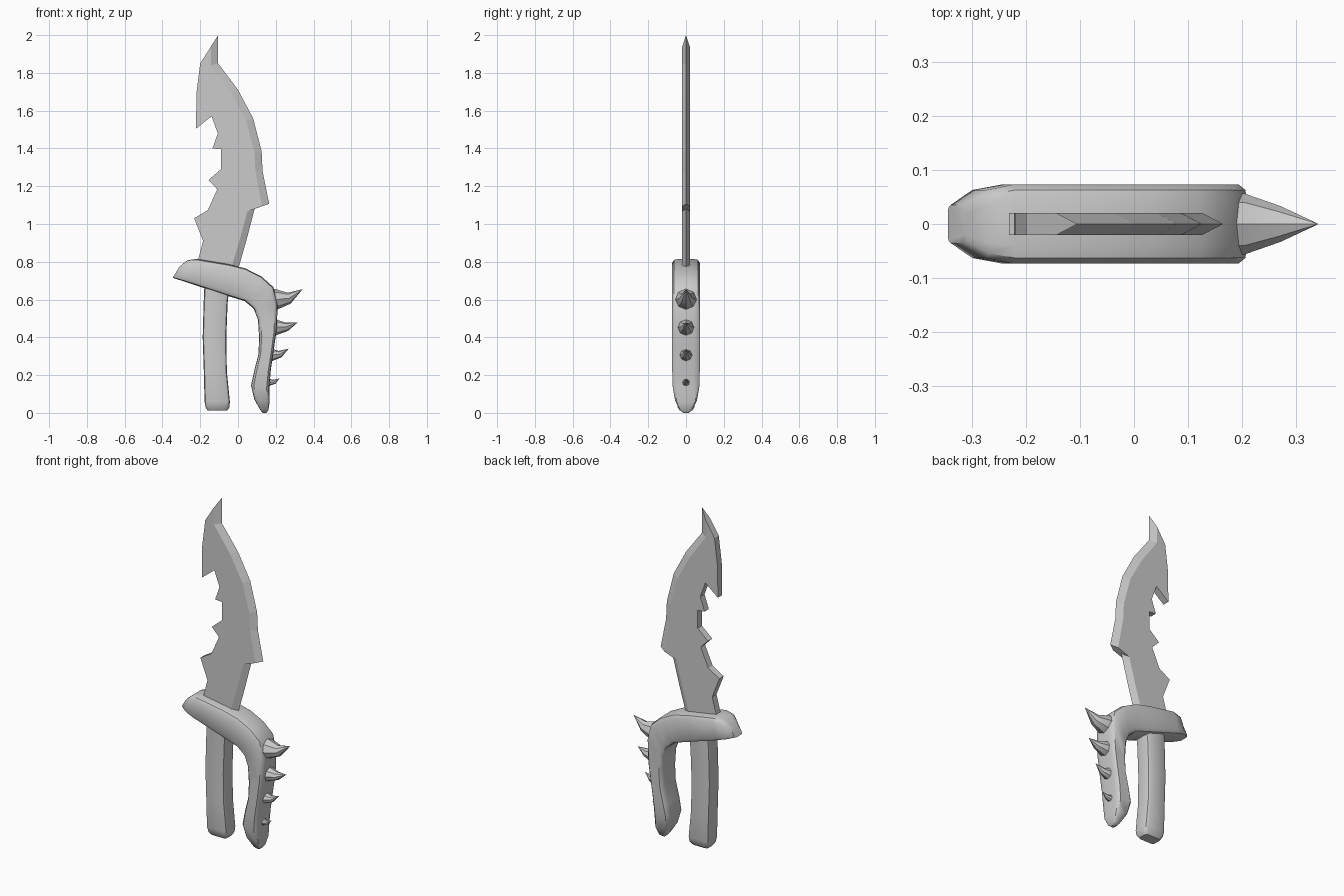
import bpy, bmesh, math

if "Cube" in bpy.data.objects:
    bpy.data.objects.remove(bpy.data.objects["Cube"])

# Unit cross-sections: rounded rectangle and octagon
ROUNDED = []
for su, sv in ((1, 1), (-1, 1), (-1, -1), (1, -1)):
    corner = [(su, sv * .55), (su * .93, sv * .86), (su * .7, sv)]
    ROUNDED += corner if su * sv > 0 else corner[::-1]
OCTAGON = [(math.cos(i * math.pi / 4), math.sin(i * math.pi / 4)) for i in range(8)]


def finish(bm, name, smooth=None):
    bmesh.ops.remove_doubles(bm, verts=bm.verts, dist=1e-5)
    bmesh.ops.recalc_face_normals(bm, faces=bm.faces)
    me = bpy.data.meshes.new(name)
    bm.to_mesh(me)
    bm.free()
    ob = bpy.data.objects.new(name, me)
    bpy.context.collection.objects.link(ob)
    if smooth:
        bpy.ops.object.select_all(action='DESELECT')
        ob.select_set(True)
        bpy.context.view_layer.objects.active = ob
        bpy.ops.object.shade_smooth_by_angle(angle=math.radians(smooth))
    return ob


def loft(name, stations, section, smooth=40):
    """Each station: xa, za, xb, zb (both rims in the front view), half width in y."""
    bm = bmesh.new()
    rings = []
    for xa, za, xb, zb, w in stations:
        rings.append([bm.verts.new(((xa + xb) / 2 + u * (xa - xb) / 2, v * w,
                                    (za + zb) / 2 + u * (za - zb) / 2)) for u, v in section])
    n = len(section)
    for r, s in zip(rings, rings[1:]):
        for i in range(n):
            j = (i + 1) % n
            bm.faces.new((r[i], r[j], s[j], s[i]))
    bm.faces.new(rings[0])
    bm.faces.new(rings[-1])
    return finish(bm, name, smooth)


# Blade: jagged back, flat sides, and a ground cutting edge
back = [(-.20, 1.85), (-.22, 1.69), (-.222, 1.505), (-.14, 1.57), (-.107, 1.48),
        (-.135, 1.40), (-.09, 1.396), (-.09, 1.29), (-.157, 1.232), (-.11, 1.184),
        (-.16, 1.073), (-.232, 1.03), (-.185, .91), (-.225, .76)]
edge = [(-.105, 2.0), (-.105, 1.85), (0, 1.71), (.08, 1.56), (.125, 1.385),
        (.13, 1.28), (.165, 1.107), (.088, 1.08), (.045, .915), (-.005, .74)]
inner = [(-.143, 1.94), (-.143, 1.84), (-.036, 1.69), (.043, 1.545), (.087, 1.38),
         (.092, 1.28), (.127, 1.094), (.05, 1.067), (.007, .91), (-.043, .74)]
bm = bmesh.new()
E = [bm.verts.new((x, 0, z)) for x, z in edge]
loops = [[bm.verts.new((x, y, z)) for x, z in inner + back[::-1]] for y in (-.02, .02)]
L, R = loops
k = len(inner)
for side in loops:
    bm.faces.new(side)
    for i in range(k - 1):
        bm.faces.new((side[i], E[i], E[i + 1], side[i + 1]))
for i in range(k - 1, len(L)):
    j = (i + 1) % len(L)
    bm.faces.new((L[i], L[j], R[j], R[i]))
bm.faces.new((L[0], E[0], R[0]))
bm.faces.new((L[k - 1], E[-1], R[k - 1]))
finish(bm, "blade")

# Guard sweeping over the grip and down into a knuckle bow
loft("guard", [
    (-.312, .772, -.345, .715, .035),
    (-.268, .808, -.305, .702, .063),
    (-.22, .815, -.25, .684, .073),
    (-.05, .787, -.10, .635, .073),
    (.04, .765, -.03, .612, .073),
    (.125, .722, .035, .592, .073),
    (.188, .665, .083, .552, .073),
    (.21, .575, .105, .495, .073),
    (.205, .44, .112, .40, .073),
    (.187, .32, .108, .31, .073),
    (.173, .22, .085, .22, .073),
    (.166, .13, .069, .145, .07),
    (.168, .06, .086, .072, .057),
    (.16, .012, .118, .015, .03),
    (.15, 0, .13, 0, .015)], ROUNDED)

# Grip
loft("grip", [
    (-.045, .67, -.178, .67, .05),
    (-.055, .58, -.182, .58, .05),
    (-.062, .40, -.187, .40, .05),
    (-.059, .22, -.181, .22, .05),
    (-.043, .06, -.177, .06, .05),
    (-.045, .03, -.172, .03, .044),
    (-.058, .012, -.16, .012, .032)], ROUNDED)

# Knuckle spikes curving upward: base x, z, radius, tip x, z
for n, (x, z, r, tx, tz) in enumerate([(.20, .60, .058, .342, .655),
                                       (.198, .453, .045, .315, .478),
                                       (.178, .307, .034, .268, .34),
                                       (.16, .162, .021, .22, .182)]):
    mx, mz, mr = x + (tx - x) * .5, z + (tz - z) * .13, r * .5
    loft(f"spike_{n + 1}", [(x - .02, z + r, x - .02, z - r, r),
                            (x + .005, z + r * .93, x + .005, z - r * .93, r * .97),
                            (mx - .008, mz + mr, mx + .008, mz - mr, mr * 1.15),
                            (tx, tz, tx, tz, 0.0)][:3] + [(tx, tz + 1e-4, tx, tz - 1e-4, 1e-4)],
         OCTAGON, 30)
